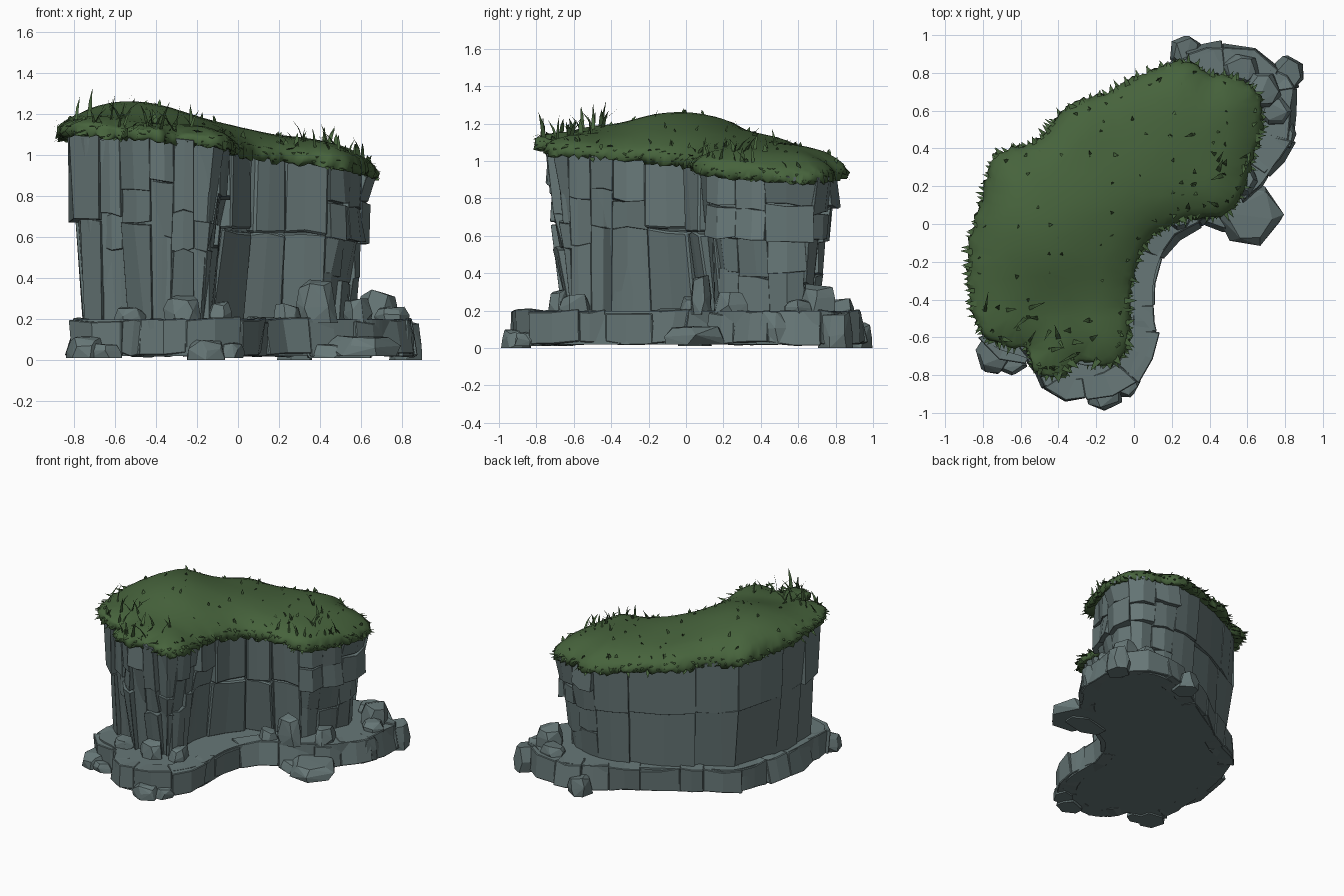
import bpy, bmesh, math, random
from mathutils import Vector as V
from mathutils.geometry import intersect_point_line, delaunay_2d_cdt

if "Cube" in bpy.data.objects:
    bpy.data.objects.remove(bpy.data.objects["Cube"])

R = random.Random(7)
U = R.uniform

def material(name, rgb):
    m = bpy.data.materials.new(name)
    m.diffuse_color = (*rgb, 1)
    m.use_nodes = True
    m.node_tree.nodes["Principled BSDF"].inputs["Base Color"].default_value = m.diffuse_color
    return m

STONE = material("slate_grey", (0.135, 0.185, 0.185))
GRASS = material("moss_green", (0.062, 0.125, 0.045))

def finish(bm, name, mat, bevel=0, smooth=False):
    if not name.endswith("blades"):
        bmesh.ops.recalc_face_normals(bm, faces=bm.faces[:])
    me = bpy.data.meshes.new(name)
    bm.to_mesh(me)
    bm.free()
    me.materials.append(mat)
    ob = bpy.data.objects.new(name, me)
    bpy.context.collection.objects.link(ob)
    for p in me.polygons:
        p.use_smooth = smooth
    if bevel:
        b = ob.modifiers.new("chamfer", 'BEVEL')
        b.width, b.segments, b.limit_method = bevel, 1, 'ANGLE'
        b.angle_limit = math.radians(40)

def path(pts, n=200):
    """Closed rounded outline, resampled evenly: list of (point, outward normal)."""
    pts = [V(p) for p in pts]
    k, fine = len(pts), []
    for i in range(k):
        a, b, c, d = (pts[(i + j) % k] for j in (-1, 0, 1, 2))
        for j in range(12):
            t = j / 12
            fine.append(0.5 * (2*b + (c - a)*t + (2*a - 5*b + 4*c - d)*t*t + (3*b - a - 3*c + d)*t**3))
    fine.append(fine[0])
    acc = [0]
    for p, q in zip(fine, fine[1:]):
        acc.append(acc[-1] + (q - p).length)
    res, j = [], 0
    for i in range(n):
        s = acc[-1] * i / n
        while acc[j + 1] < s:
            j += 1
        res.append(fine[j].lerp(fine[j + 1], (s - acc[j]) / (acc[j + 1] - acc[j])))
    out = []
    for i in range(n):
        t = (res[(i + 2) % n] - res[i - 2]).normalized()
        out.append((res[i], V((t.y, -t.x))))
    return out

def loft(bm, rings, cap=True):
    vs = [[bm.verts.new(p) for p in r] for r in rings]
    n = len(vs[0])
    for a, b in zip(vs, vs[1:]):
        for i in range(n):
            bm.faces.new((a[i], a[(i + 1) % n], b[(i + 1) % n], b[i]))
    if cap:
        bm.faces.new(vs[0][::-1])
        bm.faces.new(vs[-1])
    return vs

# Sloping level where the turf meets the cliff
def rim(p):
    return 0.99 - 0.10 * p.x - 0.055 * p.y

def wall_z(f, p):
    return 0.19 + f * (rim(p) + 0.02 - 0.19)

def base_z(f, p):
    return 0.02 + 0.185 * f

def block(bm, pth, s0, s1, f0, f1, zf, out, lean, depth=0.14, rough=0.012):
    """One stone following the outline from s0 to s1, between heights f0 and f1."""
    n, cols = len(pth), 3
    tilt, twist = U(-rough, rough), U(-rough, rough)
    grid = []
    for c in range(cols):
        p, nr = pth[int((s0 + (s1 - s0) * c / (cols - 1)) * n) % n]
        row = []
        for f, o in ((f0, 0), (f0, 1), (f1, 1), (f1, 0)):
            d = -depth
            if o:
                d = out + U(-rough, rough) * 0.6 + (tilt if f == f1 else -tilt) + twist * (c - 1)
                if c in (0, cols - 1):
                    d -= 0.006
            q = p + nr * (d - lean * (1 - f))
            row.append(bm.verts.new((q.x, q.y, zf(f, p) + (U(-rough, rough) * 0.8 if 0 < f < 1 else 0))))
        grid.append(row)
    for a, b in zip(grid, grid[1:]):
        for i in range(4):
            bm.faces.new((a[i], b[i], b[(i + 1) % 4], a[(i + 1) % 4]))
    bm.faces.new(grid[0])
    bm.faces.new(grid[-1][::-1])

def spans(s0, s1, count):
    """Uneven division of s0..s1 into stones."""
    e = [s0 + (s1 - s0) * (i + (U(-0.25, 0.25) if 0 < i < count else 0)) / count for i in range(count + 1)]
    return zip(e, e[1:])

wall = path([(.25, .80), (.03, .74), (-.15, .65), (-.32, .58), (-.50, .44), (-.68, .34), (-.76, .10), (-.82, -.10),
             (-.83, -.35), (-.78, -.56), (-.60, -.63), (-.45, -.74), (-.25, -.72), (-.10, -.70), (-.05, -.50),
             (-.05, -.27), (.07, -.03), (.26, .07), (.48, .12), (.57, .30), (.64, .50), (.62, .66), (.50, .75), (.38, .78)])
base = path([(.28, .89), (.12, .81), (-.08, .69), (-.28, .57), (-.47, .44), (-.65, .34), (-.75, .10), (-.80, -.15),
             (-.81, -.45), (-.76, -.65), (-.55, -.74), (-.45, -.90), (-.30, -.94), (-.08, -.88), (.03, -.78), (.11, -.60),
             (.12, -.30), (.20, -.10), (.35, 0), (.50, .08), (.66, .18), (.75, .30), (.82, .42), (.84, .60), (.85, .75),
             (.72, .83), (.62, .92), (.48, .94)])

# Solid cores behind the stones
for name, pth, zf, lean, gap in (("cliff_core", wall, wall_z, 0.09, 0.025), ("plinth_core", base, base_z, 0, 0.015)):
    bm = bmesh.new()
    loft(bm, [[(*(p - nr * (gap + lean * (1 - f))), zf(f, p)) for p, nr in pth] for f in (0, 0.96)])
    finish(bm, name, STONE)

# Plinth stones
bm = bmesh.new()
for a, b in spans(0, 1, 24):
    block(bm, base, a, b, 0.02, 1 - U(0, 0.08), base_z, U(-0.01, 0.025), -0.01, 0.12, 0.016)
finish(bm, "plinth_stones", STONE, 0.012)

# Back wall: two courses of large panels
bm = bmesh.new()
for a, b in spans(0, 0.43, 6):
    block(bm, wall, a, b, 0, 0.53, wall_z, U(-0.005, 0.01), 0.08)
    block(bm, wall, a, b, 0.53, 1, wall_z, U(0, 0.015), 0.07)
finish(bm, "back_wall_panels", STONE, 0.01)

# Front wall: tall columns split at uneven heights
bm = bmesh.new()
for a, b in spans(0.43, 0.66, 8):
    c = U(0.3, 0.55)
    cuts = [0, c, c + U(0.15, 0.3), 1]
    for f0, f1 in zip(cuts, cuts[1:]):
        block(bm, wall, a, b, f0, f1, wall_z, U(-0.02, 0.028), 0.10, rough=0.018)
finish(bm, "front_wall_columns", STONE, 0.01)

# Bay wall: large slabs in the hollow
bm = bmesh.new()
for a, b in spans(0.66, 0.79, 3):
    block(bm, wall, a, b, 0, 0.54, wall_z, U(-0.015, 0.015), 0.08, rough=0.018)
    block(bm, wall, a, b, 0.54, 1, wall_z, U(0, 0.03), 0.07, rough=0.018)
finish(bm, "bay_wall_slabs", STONE, 0.01)

# Right wall: stacked slabs, the upper half overhanging
bm = bmesh.new()
for a, b in spans(0.79, 1, 5):
    cuts = [0, U(0.2, 0.32), 0.53, U(0.65, 0.82), 1]
    for f0, f1 in zip(cuts, cuts[1:]):
        block(bm, wall, a, b, f0, f1, wall_z, U(0, 0.025) + (0.005 if f0 > 0.5 else -0.025), 0.07, rough=0.018)
finish(bm, "right_wall_slabs", STONE, 0.01)

# Loose boulders: x, y, z bottom, z top, half width, half depth
def boulder(bm, x, y, z0, z1, rx, ry):
    part, turn = bmesh.new(), U(0, 1.2)
    for z, k in ((z0, 1.0), (z0 * .45 + z1 * .55, 1.0), (z1, 0.8)):
        for i in range(6):
            a, r = turn + math.tau * i / 6 + U(-0.25, 0.25), k * U(0.9, 1.1)
            zz = z if z == z0 else z + U(-0.25, 0) * (z1 - z0)
            part.verts.new((x + rx * r * math.cos(a), y + ry * r * math.sin(a), zz))
    bmesh.ops.convex_hull(part, input=part.verts[:])
    bmesh.ops.delete(part, geom=[v for v in part.verts if not v.link_faces], context='VERTS')
    bmesh.ops.recalc_face_normals(part, faces=part.faces[:])
    tmp = bpy.data.meshes.new("tmp")
    part.to_mesh(tmp)
    part.free()
    bm.from_mesh(tmp)
    bpy.data.meshes.remove(tmp)

bm = bmesh.new()
for spec in ((-.74, -.69, 0.01, .12, .10, .10), (-.65, -.74, 0.01, .08, .08, .06), (-.16, -.91, 0, .10, .10, .08),
             (-.04, -.84, 0.01, .09, .07, .08), (.28, .91, 0, .14, .09, .09), (.82, .80, 0, .2, .08, .09),
             (.78, .47, .02, .2, .08, .10), (.61, .06, .02, .13, .17, .18), (.50, .05, .01, .08, .17, .09),
             (.68, .71, .18, .35, .10, .10), (.75, .60, .18, .26, .08, .08), (.57, .82, .18, .27, .10, .08),
             (.58, .24, .18, .31, .07, .09), (.38, .08, .18, .40, .10, .06), (.24, .03, .18, .28, .07, .06),
             (-.27, -.68, .18, .32, .09, .06), (-.53, -.65, .18, .26, .08, .06), (-.09, -.60, .18, .29, .06, .09)):
    boulder(bm, *spec)
finish(bm, "boulders", STONE)

# Turf cap: ragged rim drawn in towards a bent spine, then a domed top
turf = path([(.27, .86), (.03, .78), (-.15, .69), (-.34, .62), (-.52, .44), (-.73, .36), (-.80, .13), (-.86, -.08),
             (-.87, -.35), (-.80, -.58), (-.66, -.65), (-.56, -.66), (-.53, -.77), (-.39, -.81), (-.29, -.72), (-.13, -.75),
             (-.03, -.64), (-.03, -.46), (0, -.27), (.10, -.06), (.30, .03), (.51, .07), (.61, .29), (.67, .50),
             (.65, .69), (.52, .78), (.40, .79)], 220)
SPINE = [V(p) for p in ((-.42, -.48), (-.45, -.05), (-.10, .30), (.40, .45))]

def to_spine(p):
    near = [a.lerp(b, min(1, max(0, intersect_point_line(p, a, b)[1]))) for a, b in zip(SPINE, SPINE[1:])]
    return min(near, key=lambda q: (q - p).length)

def edge_gap(q):
    return min((q - p).length for p, nr in turf)

def top_z(q):
    peak = 1 + 0.5 * math.exp(-(q.x + .5)**2 / 0.12 - (q.y - .03)**2 / 0.09) - 0.25 * min(1, max(0, -.2 - q.y) * 4)
    lump = 0.008 * math.sin(9 * q.x + 2) * math.sin(8 * q.y)
    return rim(q) + lump + peak * (0.05 + 0.10 * (1 - math.exp(-edge_gap(q) / 0.09)))

rings = []
for t, dz, jag in ((.75, .01, 0), (.97, -.005, .012), (1, .0, .022), (1.005, .04, .008), (.95, None, .004), (.87, None, 0)):
    ring = []
    for p, nr in turf:
        q = to_spine(p).lerp(p, t) + nr * U(-jag, jag)
        ring.append(V((q.x, q.y, (top_z(q) if dz is None else rim(q) + dz) + U(-jag, jag))))
    rings.append(ring)
bm = bmesh.new()
loft(bm, rings, cap=False)
edge = [p.xy for p in rings[-1]]
inner = [V((i * .055 - 1 + U(-.012, .012), j * .055 - 1 + U(-.012, .012))) for i in range(37) for j in range(37)]
inner = [q for q in inner if edge_gap(q) > .10]
pts, _, tris, *_ = delaunay_2d_cdt(edge + inner, [], [list(range(len(edge)))], 1, 1e-5)
dome = [V((q.x, q.y, top_z(q))) for q in pts]
used = {i: bm.verts.new(dome[i]) for i in {i for t in tris for i in t}}
for t in tris:
    bm.faces.new([used[i] for i in t])
bmesh.ops.remove_doubles(bm, verts=bm.verts[:], dist=0.0005)
finish(bm, "turf_cap", GRASS, smooth=True)

# Grass blades: bent tapering strips
def blade(bm, p, d, length, w):
    side = V((-d.y, d.x, 0)).normalized() * w
    mid = p + d * length * 0.55
    tip = p + d * length + V((d.x, d.y, -0.15)) * length * 0.3
    a, b, c, e, f = (bm.verts.new(v) for v in (p - side, p + side, mid + side * .7, mid - side * .7, tip))
    bm.faces.new((a, b, c, e))
    bm.faces.new((e, c, f))

def lean_dir(k):
    a = U(0, math.tau)
    return V((k * math.cos(a), k * math.sin(a), 1)).normalized()

bm = bmesh.new()
top = [dome[i] for i in used]
front = [p for p in top if p.y < -.42 and p.x < -.2]
right = [p for p in top if p.x > .28 and p.y < .48]
for group, count, lo, hi in ((front, 30, .07, .16), (right, 24, .05, .12), (top, 90, .02, .05)):
    for i in range(count):
        blade(bm, R.choice(group) - V((0, 0, .01)), lean_dir(U(.1, .8)), U(lo, hi), U(.008, .015))
# Ragged fringe along the rim
for p, nr in turf:
    q = p - nr * 0.025
    blade(bm, V((q.x, q.y, rim(p) + U(.0, .07))), V((nr.x + U(-.4, .4), nr.y + U(-.4, .4), U(-.8, .3))).normalized(),
          U(.03, .06), U(.012, .02))
finish(bm, "grass_blades", GRASS)
